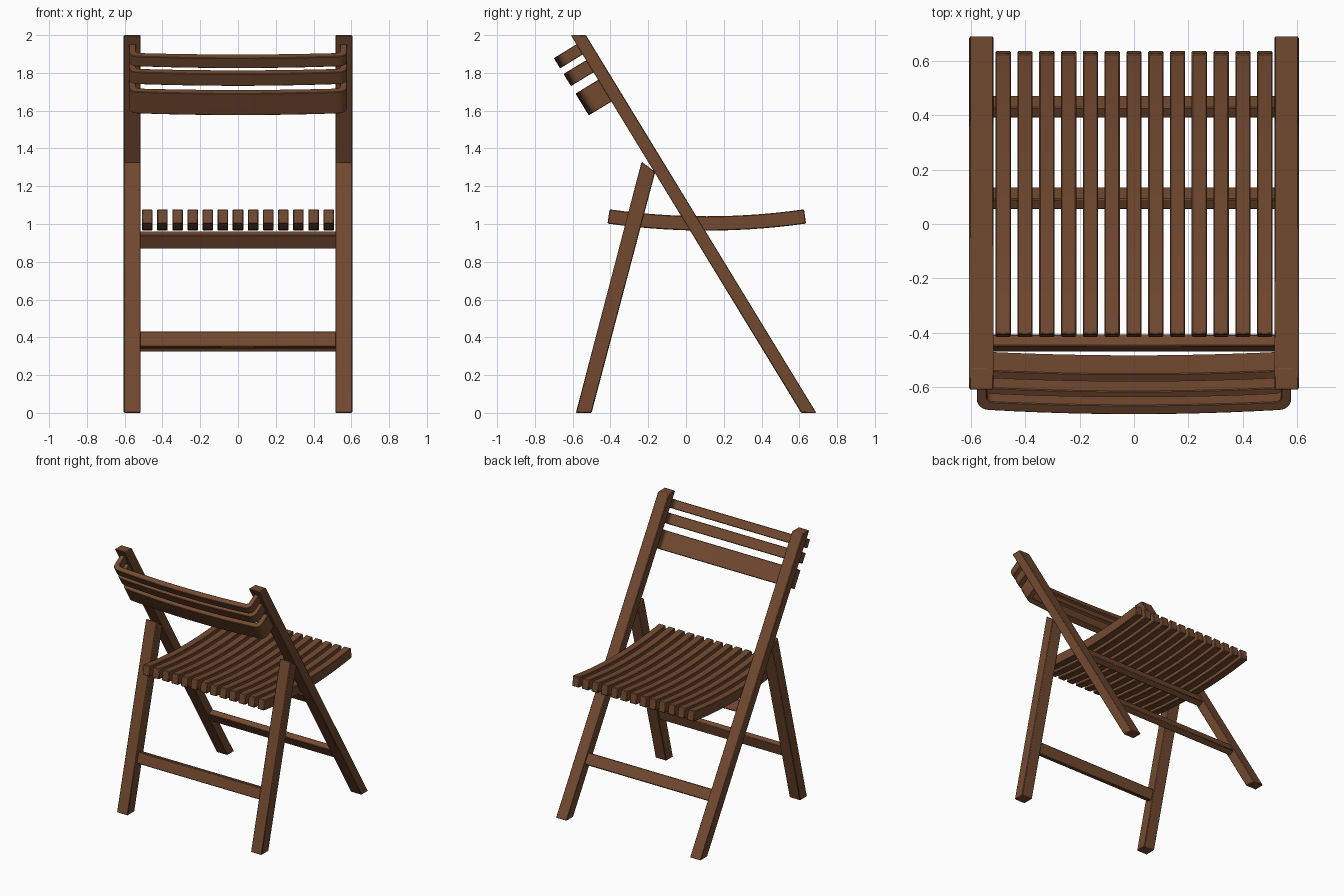
import bpy, bmesh, math
from mathutils import Vector, Matrix

if "Cube" in bpy.data.objects:
    bpy.data.objects.remove(bpy.data.objects["Cube"])

wood = bpy.data.materials.new("brown wood")
wood.diffuse_color = (0.17, 0.068, 0.03, 1)
wood.use_nodes = True
wood.node_tree.nodes["Principled BSDF"].inputs["Base Color"].default_value = wood.diffuse_color


def prism(name, outline, place, a, b, bevel=0.004):
    """Extrude a 2D outline from a to b; place(u, v, w) gives the 3D point."""
    bm = bmesh.new()
    ends = [[bm.verts.new(place(u, v, w)) for u, v in outline] for w in (a, b)]
    n = len(outline)
    bm.faces.new(ends[0])
    bm.faces.new(ends[1][::-1])
    for i in range(n):
        j = (i + 1) % n
        bm.faces.new((ends[0][j], ends[0][i], ends[1][i], ends[1][j]))
    bmesh.ops.recalc_face_normals(bm, faces=bm.faces)
    me = bpy.data.meshes.new(name)
    bm.to_mesh(me)
    bm.free()
    me.materials.append(wood)
    ob = bpy.data.objects.new(name, me)
    bpy.context.collection.objects.link(ob)
    if bevel:
        mod = ob.modifiers.new("soft edges", 'BEVEL')
        mod.width = bevel
        mod.segments = 1
        mod.limit_method = 'ANGLE'
        mod.angle_limit = math.radians(40)
    bpy.ops.object.select_all(action='DESELECT')
    ob.select_set(True)
    bpy.context.view_layer.objects.active = ob
    bpy.ops.object.shade_smooth_by_angle(angle=math.radians(30))
    return ob


def side(u, v, w):
    # outline drawn in the y-z plane, extruded along x
    return (w, u, v)


# Legs: long leaning pair and short supporting pair
LONG = [(0.61, 0), (0.69, 0), (-0.53, 2), (-0.61, 2)]
SHORT = [(-0.583, 0), (-0.5, 0), (-0.163, 1.275), (-0.235, 1.33)]
for s, label in ((-1, "left"), (1, "right")):
    prism("long_leg_" + label, LONG, side, s * 0.515, s * 0.605)
    prism("short_leg_" + label, SHORT, side, s * 0.515, s * 0.605)

# Cross rails, tilted with their legs
long_dir = Vector((-1.22, 2)).normalized()
short_dir = Vector((0.348, 1.33)).normalized()


def rail(name, y, z, d, h, t):
    n = Vector((d.y, -d.x))
    c = Vector((y, z))
    pts = [c + d * h / 2 * i + n * t / 2 * j
           for i, j in ((-1, -1), (-1, 1), (1, 1), (1, -1))]
    prism(name, [tuple(p) for p in pts], side, -0.52, 0.52)


rail("seat_rail", 0.095, 0.915, long_dir, 0.085, 0.045)
rail("long_leg_rail", 0.43, 0.37, long_dir, 0.085, 0.045)
rail("short_leg_rail", -0.437, 0.385, short_dir, 0.083, 0.045)

# Seat slats: dished profile, thirteen across
top, bottom = [], []
for i in range(15):
    y = -0.41 + 1.04 * i / 14
    t = (y - 0.11) / 0.52
    n = Vector((-2 * 0.037 * t / 0.52, 1)).normalized() * 0.038
    c = Vector((y, 1.003 + 0.037 * t * t))
    top.append(tuple(c + n))
    bottom.append(tuple(c - n))
for k in range(13):
    x = (k - 6) * 0.08
    prism("seat_slat_%02d" % (k + 1), top + bottom[::-1], side,
          x - 0.028, x + 0.028)

# Backrest slats: bowed boards with rounded ends hooked onto the long legs
back_n = Vector((-long_dir.y, long_dir.x))
if back_n.x > 0:
    back_n = -back_n


def half(xe, d_mid, sag, r):
    # right half of a bowed line, from the middle, round the corner, to the leg
    xs = xe - r
    pts = [(xs * i / 6, d_mid - sag * (i / 6) ** 2) for i in range(7)]
    de = d_mid - sag
    for i in range(1, 7):
        a = math.pi / 2 * i / 6
        pts.append((xs + r * math.sin(a), de - r + r * math.cos(a)))
    return pts + [(xe, -0.005)]


def mirrored(h):
    return [(-x, d) for x, d in h[:0:-1]] + h


outline = (mirrored(half(0.577, 0.14, 0.018, 0.045))
           + mirrored(half(0.54, 0.1, 0.014, 0.02))[::-1])


def back(u, v, w):
    # w is the height on the rear face of the long legs
    p = Vector((-0.61 + (2 - w) * 0.61, w)) + back_n * v
    return (u, p.x, p.y)


for name, lo, hi in (("back_slat_top", 1.897, 1.951),
                     ("back_slat_middle", 1.803, 1.867),
                     ("back_slat_bottom", 1.648, 1.763)):
    prism(name, outline, back, lo, hi, 0.003)
